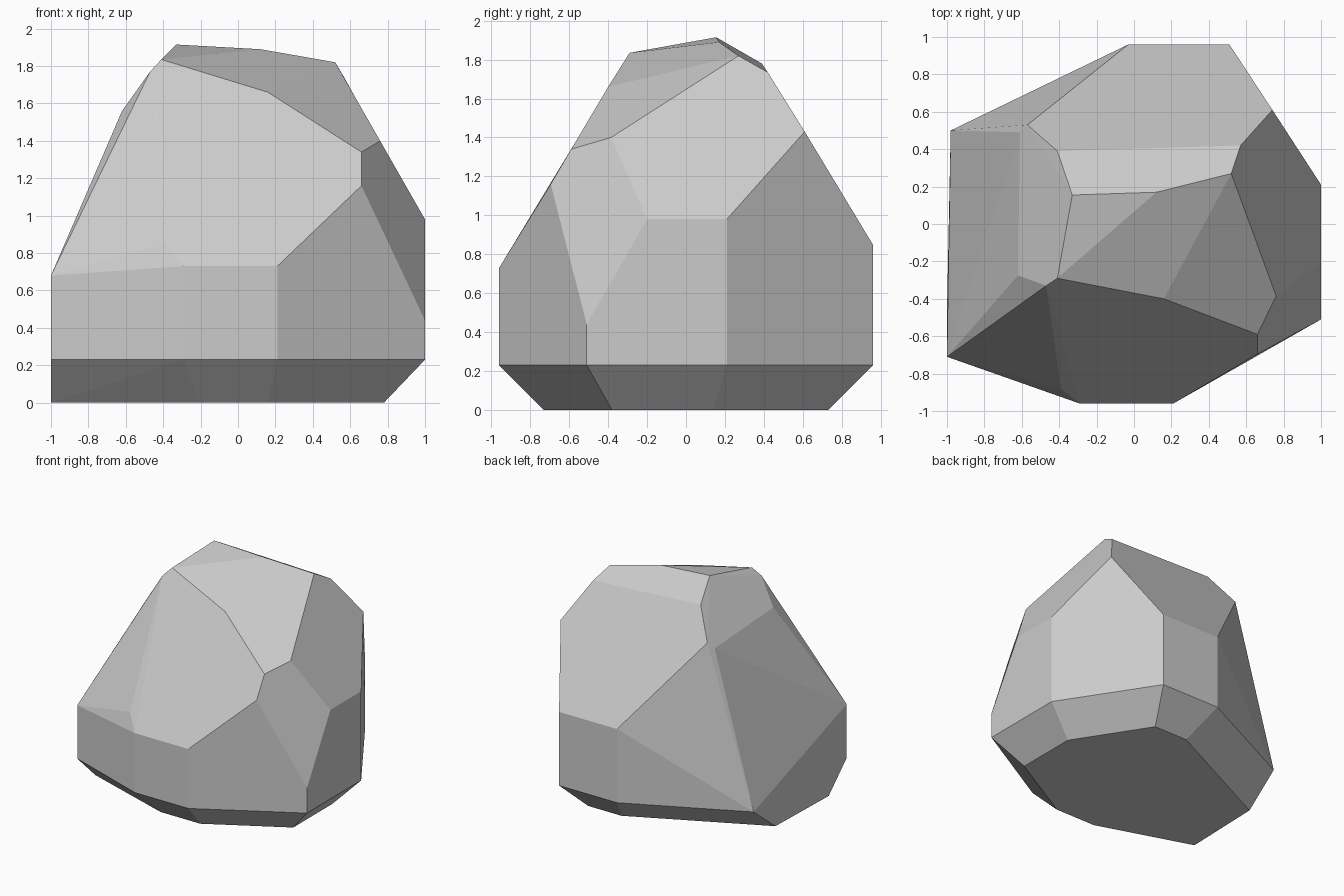
import bpy, bmesh, math

if "Cube" in bpy.data.objects:
    bpy.data.objects.remove(bpy.data.objects["Cube"])

# Corner rings of the faceted boulder, from the ground up
base = [(-1.0, -.47), (-.21, -.73), (.16, -.73), (.78, -.38),
        (.78, .14), (.40, .73), (.09, .73), (-.98, .21)]
girdle = [(-1.0, -.71), (-.29, -.96), (.21, -.96), (1.0, -.51),
          (1.0, .21), (.51, .96), (-.03, .96), (-.98, .50)]
shoulder = [(-1.0, -.71, .68), (-.39, -.88, .85), (-.29, -.96, .73),
            (.21, -.96, .73), (1.0, -.51, .44), (1.0, -.20, .98),
            (1.0, .21, .98), (.51, .96, .85), (-.03, .96, .85)]
upper = [(.66, -.695, 1.16), (.66, -.59, 1.34), (.76, -.385, 1.40),
         (.74, .61, 1.43), (-.57, .53, 1.555), (-.61, .49, 1.505),
         (-.62, -.275, 1.56)]
crown = [(-.47, -.33, 1.77), (-.41, -.29, 1.835), (.16, -.40, 1.66),
         (.52, .27, 1.82), (.57, .42, 1.735), (-.41, .39, 1.78),
         (-.33, .155, 1.915), (.12, .17, 1.89)]

points = [(x, y, 0) for x, y in base] + [(x, y, .23) for x, y in girdle]
points += shoulder + upper + crown

# Wrap the rings in a convex skin and merge the nearly coplanar facets
bm = bmesh.new()
for p in points:
    bm.verts.new(p)
hull = bmesh.ops.convex_hull(bm, input=bm.verts[:])
loose = [v for v in bm.verts if not v.link_faces]
bmesh.ops.delete(bm, geom=loose, context='VERTS')
bmesh.ops.dissolve_limit(bm, angle_limit=math.radians(2),
                         verts=bm.verts[:], edges=bm.edges[:])
bmesh.ops.recalc_face_normals(bm, faces=bm.faces[:])

mesh = bpy.data.meshes.new("boulder")
bm.to_mesh(mesh)
bm.free()

# Single stone colour
stone = bpy.data.materials.new("stone grey")
stone.diffuse_color = (.6, .6, .6, 1)
stone.use_nodes = True
stone.node_tree.nodes["Principled BSDF"].inputs["Base Color"].default_value = stone.diffuse_color
mesh.materials.append(stone)
boulder = bpy.data.objects.new("boulder", mesh)
bpy.context.collection.objects.link(boulder)
